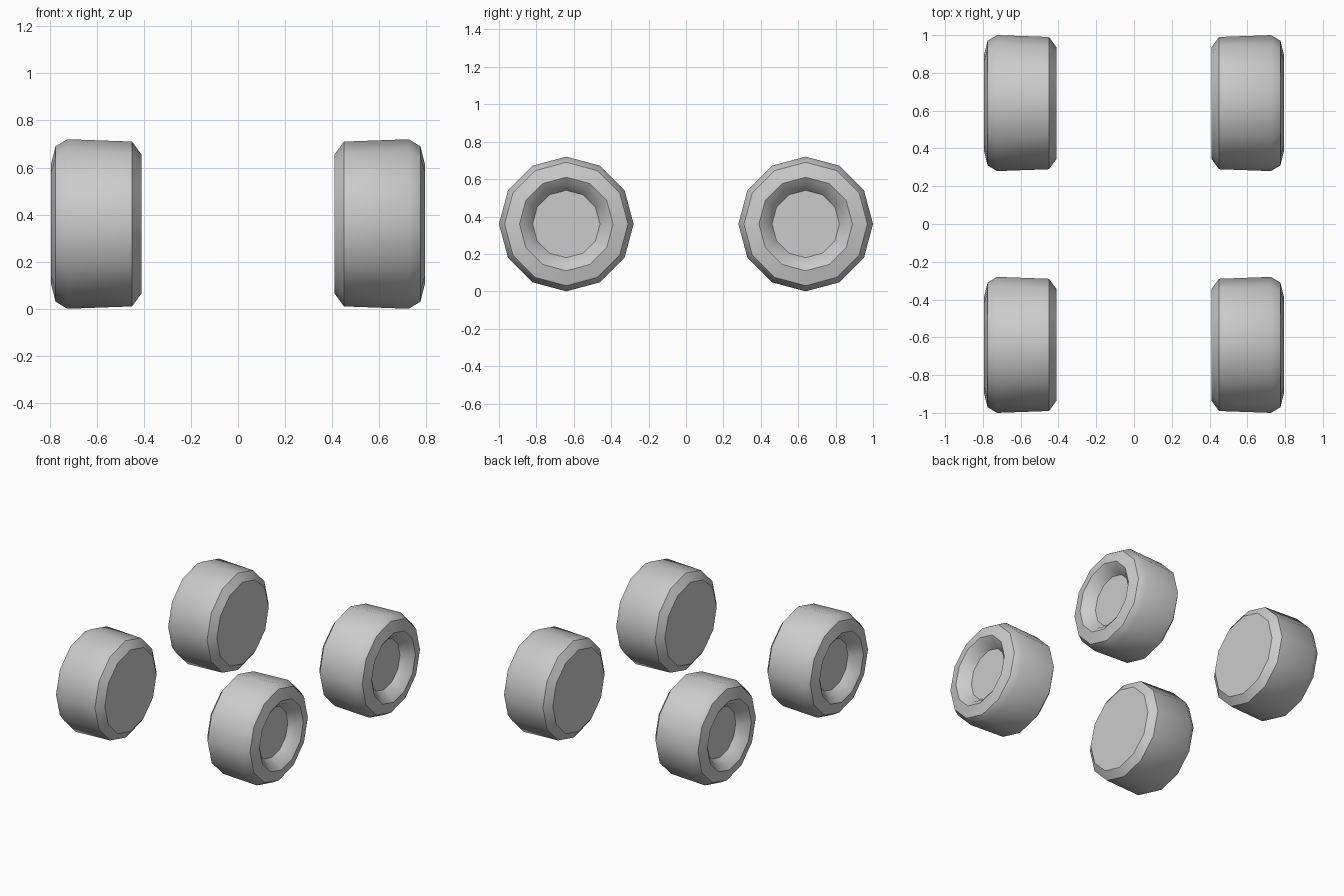
import bpy
import bmesh
from math import sin, cos, pi, radians

SIDES = 12
CENTRE_Y, CENTRE_Z = 0.64, 0.36

# Wheel profile as (distance from middle of model, radius), inner face to recessed hub
PROFILE = [
    (0.41, 0.295), (0.45, 0.35), (0.725, 0.36), (0.775, 0.33),
    (0.795, 0.25), (0.77, 0.215), (0.72, 0.18),
]

cube = bpy.data.objects.get("Cube")
if cube:
    bpy.data.objects.remove(cube, do_unlink=True)


def make_material(name, colour):
    mat = bpy.data.materials.new(name)
    mat.use_nodes = True
    mat.diffuse_color = colour
    for node in mat.node_tree.nodes:
        if node.type == 'BSDF_PRINCIPLED':
            node.inputs["Base Color"].default_value = colour
    return mat


def make_wheel(name, side, end, mat):
    bm = bmesh.new()
    # Rings around the axle
    rings = []
    for x, r in PROFILE:
        ring = []
        for i in range(SIDES):
            a = 2 * pi * i / SIDES
            ring.append(bm.verts.new((side * (x - 0.6), r * sin(a), r * cos(a))))
        rings.append(ring)
    # Tread, shoulders, rim and dish wall
    for a, b in zip(rings, rings[1:]):
        for i in range(SIDES):
            j = (i + 1) % SIDES
            bm.faces.new((a[i], a[j], b[j], b[i]))
    # Flat back and hub floor
    bm.faces.new(rings[0])
    bm.faces.new(rings[-1])
    bmesh.ops.recalc_face_normals(bm, faces=bm.faces[:])
    mesh = bpy.data.meshes.new(name)
    bm.to_mesh(mesh)
    bm.free()
    mesh.materials.append(mat)
    obj = bpy.data.objects.new(name, mesh)
    obj.location = (side * 0.6, end * CENTRE_Y, CENTRE_Z)
    bpy.context.collection.objects.link(obj)
    return obj


grey = make_material("plain grey", (0.6, 0.6, 0.6, 1.0))

# Four wheels, one at each corner
bpy.ops.object.select_all(action='DESELECT')
for end_name, end in (("front", -1), ("back", 1)):
    for side_name, side in (("left", 1), ("right", -1)):
        wheel = make_wheel(f"{end_name}_{side_name}_wheel", side, end, grey)
        wheel.select_set(True)
        bpy.context.view_layer.objects.active = wheel
bpy.ops.object.shade_smooth_by_angle(angle=radians(35))
